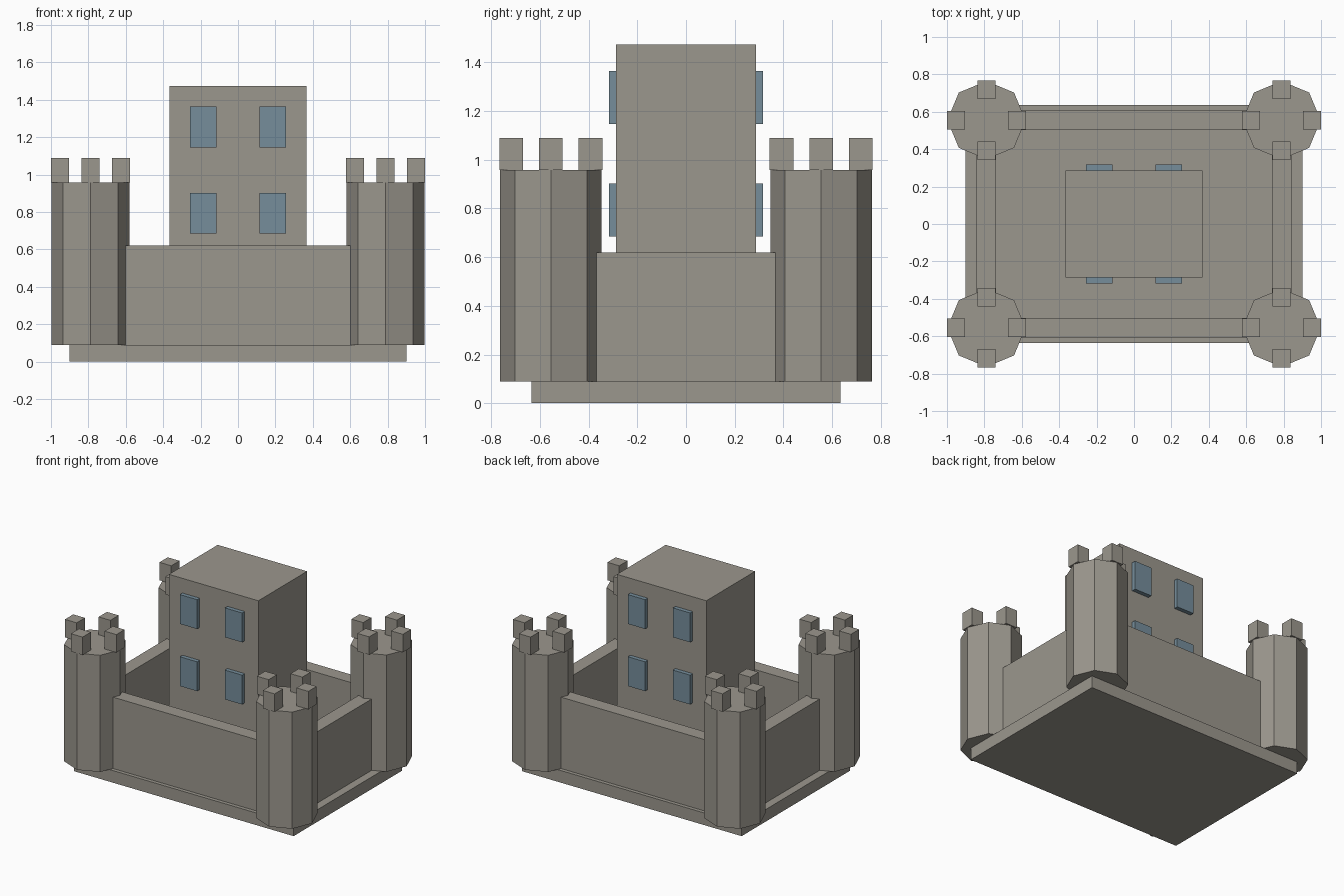
import bpy
import math

if "Cube" in bpy.data.objects:
    bpy.data.objects.remove(bpy.data.objects["Cube"])


def material(name, colour):
    m = bpy.data.materials.new(name)
    m.use_nodes = True
    m.diffuse_color = (*colour, 1)
    m.node_tree.nodes["Principled BSDF"].inputs["Base Color"].default_value = (*colour, 1)
    return m


STONE = material("grey stone", (0.33, 0.31, 0.27))
GLASS = material("blue glass", (0.18, 0.27, 0.33))

BASE_TOP = 0.09
WALL_TOP = 0.62
TOWER_TOP = 0.957
TOWER_X, TOWER_Y = 0.789, 0.555


def finish(name, mat):
    ob = bpy.context.object
    ob.name = name
    ob.data.materials.append(mat)
    return ob


def box(name, x, y, z0, z1, width, depth, mat=STONE):
    bpy.ops.mesh.primitive_cube_add(size=1, location=(x, y, (z0 + z1) / 2))
    ob = finish(name, mat)
    ob.scale = (width, depth, z1 - z0)
    return ob


# Ground slab and central keep
box("base", 0, 0, 0, BASE_TOP, 1.804, 1.27)
box("keep", 0, 0, BASE_TOP, 1.473, 0.735, 0.573)

# Curtain walls running between tower centres
for side, label in ((-1, "front"), (1, "back")):
    box(f"{label}_wall", 0, side * TOWER_Y, BASE_TOP, WALL_TOP, 2 * TOWER_X, 0.105)
for side, label in ((-1, "right"), (1, "left")):
    box(f"{label}_wall", side * TOWER_X, 0, BASE_TOP, WALL_TOP, 0.105, 2 * TOWER_Y)

# Eight-sided corner towers, each crowned by four merlons
for sy, depth_label in ((-1, "front"), (1, "back")):
    for sx, side_label in ((-1, "right"), (1, "left")):
        x, y = sx * TOWER_X, sy * TOWER_Y
        label = f"{depth_label}_{side_label}"
        bpy.ops.mesh.primitive_cylinder_add(
            vertices=8, radius=0.209, depth=TOWER_TOP - BASE_TOP,
            location=(x, y, (BASE_TOP + TOWER_TOP) / 2))
        finish(f"{label}_tower", STONE)
        for i in range(4):
            a = i * math.pi / 2
            box(f"{label}_merlon_{i + 1}", x + 0.163 * math.cos(a), y + 0.163 * math.sin(a),
                TOWER_TOP, 1.09, 0.097, 0.097)

# Raised windows on the front and back of the keep
for sy, label in ((-1, "front"), (1, "back")):
    for z, level in ((0.793, "lower"), (1.255, "upper")):
        for sx, side in ((-1, "right"), (1, "left")):
            box(f"{label}_{level}_{side}_window", sx * 0.185, sy * 0.287,
                z - 0.109, z + 0.109, 0.142, 0.06, GLASS)
